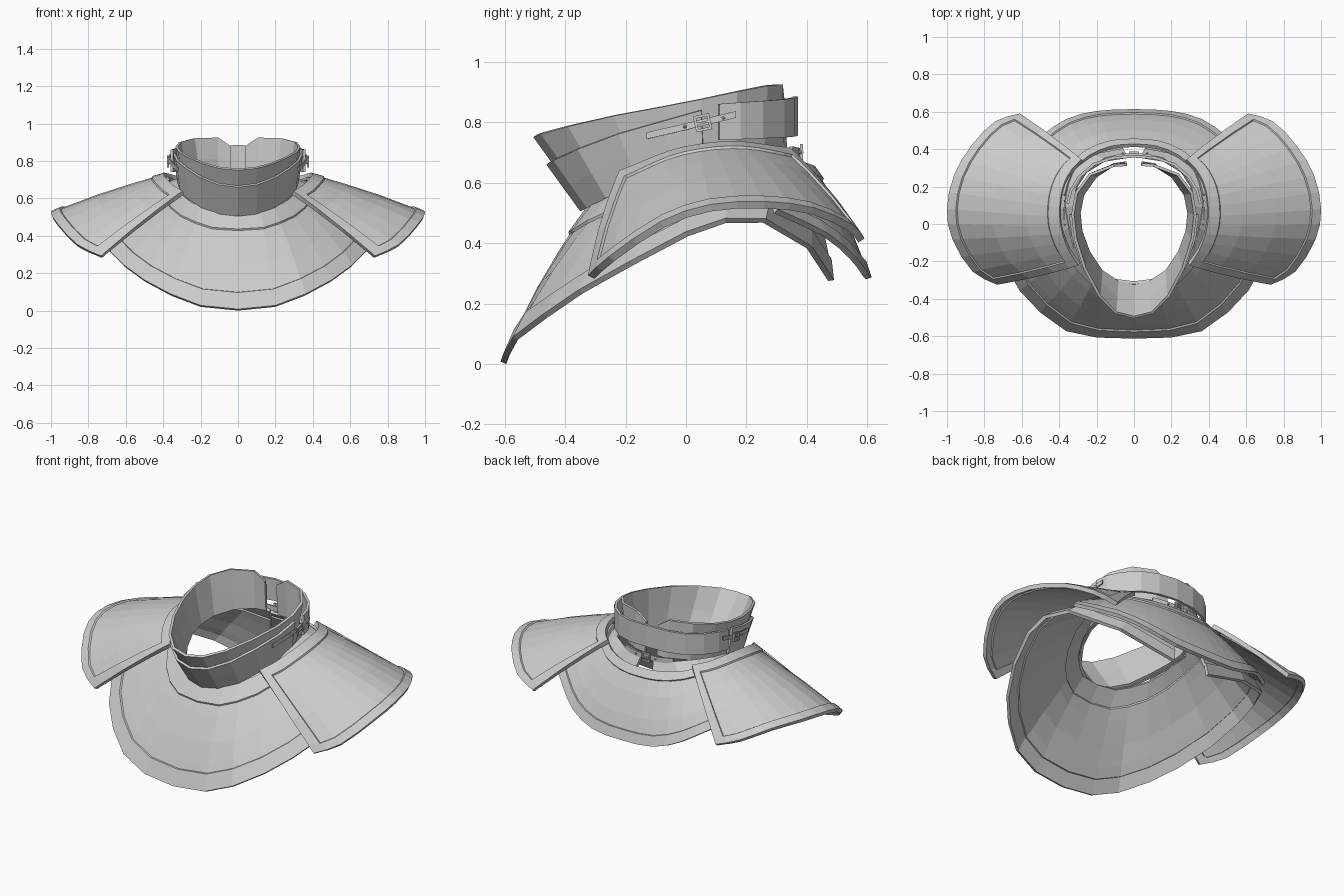
import bpy, bmesh
from mathutils import Vector, Matrix

if "Cube" in bpy.data.objects:
    bpy.data.objects.remove(bpy.data.objects["Cube"])

REF = Vector((0, .05, .45))


def mir(half):
    """Mirror a half outline (starting at or near x=0) into a full one."""
    m = [(-x, y, z) for x, y, z in reversed(half)]
    return (m[:-1] if half[0][0] == 0 else m) + half


def flip(pts, side):
    return [(side * x, y, z) for x, y, z in pts]


def dense(pts):
    """Insert smooth (Catmull-Rom) midpoints into an outline."""
    p = [Vector(q) for q in pts]
    p = [2 * p[0] - p[1]] + p + [2 * p[-1] - p[-2]]
    out = []
    for i in range(1, len(p) - 2):
        out += [tuple(p[i]), tuple((9 * (p[i] + p[i + 1]) - p[i - 1] - p[i + 2]) / 16)]
    return out + [tuple(p[-2])]


def at(pts, t):
    i = min(max(int(t), 0), len(pts) - 2)
    return Vector(pts[i]).lerp(Vector(pts[i + 1]), t - i)


def plate(name, a, b, thick=.02, bulge=0, vs=(0, .5, 1), off=0,
          border=None, lift=.008, ends=0):
    """Curved plate lofted between outlines a and b, with a raised border.
    border=(inner, outer) widths in v, ends = border width at both u ends."""
    n = len(a) - 1
    us = set(range(n + 1))
    vs = set(vs)
    if border:
        for w, s in ((border[0], 1), (1 - border[1], -1)):
            vs |= {w, w + s * .01}
    if ends:
        us |= {ends, ends + .06, n - ends, n - ends - .06}
    us, vs = sorted(us), sorted(vs)

    def base(u, v):
        return at(a, u).lerp(at(b, u), v)
    P = [[base(u, v) for v in vs] for u in us]
    N = []
    for u in us:
        du = base(min(u + .5, n), .5) - base(max(u - .5, 0), .5)
        N.append(du.cross(base(u, 1) - base(u, 0)).normalized())
    sign = 1 if sum(N[i].dot(P[i][j] - REF) for i in range(len(us))
                    for j in range(len(vs))) > 0 else -1
    bm = bmesh.new()
    G = []
    for i, u in enumerate(us):
        row = []
        for j, v in enumerate(vs):
            h = off + bulge * 4 * v * (1 - v)
            if border and (v <= border[0] or v >= 1 - border[1]
                           or (ends and (u <= ends or u >= n - ends))):
                h += lift
            row.append(bm.verts.new(P[i][j] + N[i] * sign * h))
        G.append(row)
    for i in range(len(us) - 1):
        for j in range(len(vs) - 1):
            f = [G[i][j], G[i + 1][j], G[i + 1][j + 1], G[i][j + 1]]
            bm.faces.new(f if sign > 0 else f[::-1])
    me = bpy.data.meshes.new(name)
    bm.to_mesh(me)
    bm.free()
    ob = bpy.data.objects.new(name, me)
    bpy.context.collection.objects.link(ob)
    mod = ob.modifiers.new("thickness", 'SOLIDIFY')
    mod.thickness = thick
    mod.offset = -1
    return ob


def frame(along, out):
    x = Vector(along).normalized()
    y = Vector(out)
    y = (y - x * y.dot(x)).normalized()
    return Matrix((x, y, x.cross(y))).transposed().to_4x4()


def buckle(name, loc, along, out, w=.045, h=.045):
    """Rectangular buckle frame with a prong and strap rivets."""
    bm = bmesh.new()
    M = Matrix.Translation(loc) @ frame(along, out)
    t = .009
    bars = [((-w / 2, 0, 0), (t, t, h)), ((w / 2, 0, 0), (t, t, h)),
            ((0, 0, h / 2), (w + t, t, t)), ((0, 0, -h / 2), (w + t, t, t)),
            ((0, .003, 0), (w, .007, .007))]
    for c, s in bars:
        bmesh.ops.create_cube(bm, size=1, matrix=M @ Matrix.Translation(c)
                              @ Matrix.Diagonal((*s, 1)))
    for dx in (-.06, .07):
        bmesh.ops.create_uvsphere(bm, u_segments=8, v_segments=4, radius=.006,
                                  matrix=M @ Matrix.Translation((dx, -.004, 0)))
    me = bpy.data.meshes.new(name)
    bm.to_mesh(me)
    bm.free()
    bpy.context.collection.objects.link(bpy.data.objects.new(name, me))


# Front chest plate, wings wrap all the way round to a slit at the back
front_in = [(0, -.315, .525), (.12, -.3, .53), (.19, -.25, .55), (.25, -.18, .575),
            (.29, -.1, .61), (.315, 0, .66), (.32, .1, .69), (.305, .2, .705),
            (.255, .28, .71), (.16, .342, .7), (.04, .362, .69)]
front_out = [(0, -.606, .004), (.2, -.6, .024), (.36, -.567, .085),
             (.5, -.467, .16), (.61, -.35, .24), (.705, -.18, .335),
             (.755, 0, .43), (.75, .13, .475), (.69, .26, .475),
             (.44, .41, .385), (.12, .482, .275)]
plate("front_plate", mir(front_in), mir(front_out), .02, .022,
      (0, .3, .55, .75, 1), border=(.19, .16))

# Back plate overlapping the wings
back_in = [(0, .42, .65), (.12, .41, .655), (.24, .36, .67), (.33, .27, .695),
           (.37, .15, .71)]
back_out = [(0, .607, .283), (.2, .597, .293), (.36, .555, .35), (.5, .46, .43),
            (.68, .3, .505)]
plate("back_plate", dense(mir(back_in)), dense(mir(back_out)), .02, .018,
      (0, .35, .65, 1), border=(.12, .14))

# Shoulder plates
sh_in = [(.28, .34, .71), (.33, .29, .715), (.37, .22, .725), (.39, .14, .73),
         (.395, .04, .72), (.38, -.05, .7), (.345, -.14, .665), (.295, -.215, .635)]
sh_out = [(.61, .585, .41), (.74, .545, .455), (.865, .42, .51), (.96, .26, .53),
          (.998, .08, .52), (.968, -.08, .465), (.86, -.25, .35),
          (.73, -.318, .288)]
for side, tag in ((1, "right"), (-1, "left")):
    plate("shoulder_plate_" + tag, dense(flip(sh_in, side)),
          dense(flip(sh_out, side)), .025, .012, (0, .3, .6, 1),
          border=(.1, .08), ends=.85)

# Neck collar, open at the back
col_top = [(0, -.505, .75), (.1, -.48, .76), (.19, -.39, .785), (.27, -.24, .82),
           (.32, -.08, .85), (.335, .05, .875), (.315, .17, .9), (.24, .27, .92),
           (.11, .32, .925), (.04, .325, .88)]
col_bot = [(0, -.335, .515), (.09, -.315, .525), (.18, -.255, .555),
           (.25, -.15, .6), (.29, -.04, .63), (.3, .06, .65), (.28, .16, .67),
           (.21, .26, .69), (.11, .325, .7), (.04, .335, .7)]
plate("collar", mir(col_bot), mir(col_top), .015)

# Outer front band of the collar
band_top = [tuple(at([b, t], v)) for b, t, v in
            zip(col_bot[:6], col_top[:6], (.66, .67, .7, .75, .8, .85))]
plate("collar_front_band", mir(col_bot[:6]), mir(band_top), .014, off=.018)

# Outer back band of the collar
arc = [(0, .37), (.12, .36), (.22, .325), (.3, .255), (.345, .18), (.362, .11)]
plate("collar_back_band",
      mir([(x, y, .755 - .015 * i / 5) for i, (x, y) in enumerate(arc)]),
      mir([(x, y, .885 - .025 * i / 5) for i, (x, y) in enumerate(arc)]), .015)

# Side straps and buckles
side_path = [(.325, -.13, .755), (.35, -.03, .778), (.366, .06, .8),
             (.373, .11, .812), (.366, .165, .825)]
for s, tag in ((1, "right"), (-1, "left")):
    plate("side_strap_" + tag,
          flip([(x, y, z - .011) for x, y, z in side_path], s),
          flip([(x, y, z + .011) for x, y, z in side_path], s), .007)
    buckle("side_buckle_" + tag, (s * .374, .055, .798), (0, 1, .22), (s, 0, 0))

# Rear strap and buckle closing the slit of the wings
rear = [(0, .378, .7), (.08, .374, .7), (.16, .352, .705)]
plate("rear_strap", mir([(x, y, z - .015) for x, y, z in rear]),
      mir([(x, y, z + .015) for x, y, z in rear]), .01)
buckle("rear_buckle", (0, .382, .7), (1, 0, 0), (0, 1, 0))
